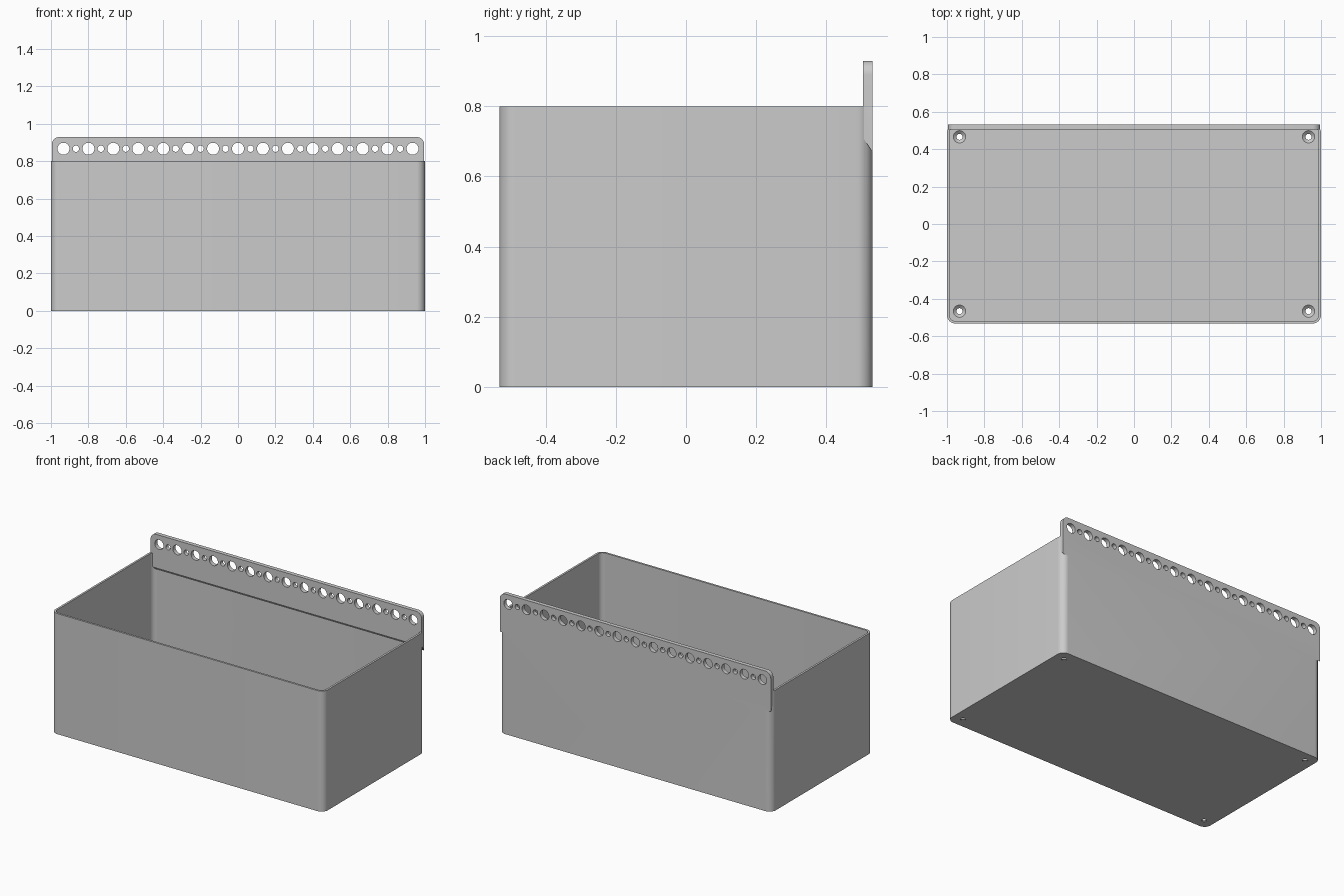
import bpy, bmesh
from math import cos, sin, pi, radians

cube = bpy.data.objects.get("Cube")
if cube:
    bpy.data.objects.remove(cube, do_unlink=True)

WIDTH, DEPTH, HEIGHT = 1.0, 0.532, 0.8      # half width, half depth, wall height
WALL, FLOOR, RADIUS = 0.0133, 0.02, 0.045
RAIL_TOP, RAIL_FRONT, RAIL_END = 0.93, 0.505, 0.995
HOLE_Z, PITCH = 0.867, 0.1333

grey = bpy.data.materials.new("plain grey")
grey.use_nodes = True
colour = (0.6, 0.6, 0.6, 1)
grey.diffuse_color = colour
grey.node_tree.nodes["Principled BSDF"].inputs["Base Color"].default_value = colour


def make_object(name, bm):
    bmesh.ops.recalc_face_normals(bm, faces=bm.faces)
    mesh = bpy.data.meshes.new(name)
    bm.to_mesh(mesh)
    bm.free()
    mesh.materials.append(grey)
    obj = bpy.data.objects.new(name, mesh)
    bpy.context.collection.objects.link(obj)
    return obj


def loft(bm, rings):
    """Skin closed rings of points and cap both ends."""
    loops = [[bm.verts.new(p) for p in ring] for ring in rings]
    for a, b in zip(loops, loops[1:]):
        for i in range(len(a)):
            j = (i + 1) % len(a)
            bm.faces.new((a[i], a[j], b[j], b[i]))
    bm.faces.new(loops[0])
    bm.faces.new(loops[-1])


def rounded_ring(inset, z, steps=10):
    r = RADIUS - inset
    points = []
    for k, (sx, sy) in enumerate(((1, 1), (-1, 1), (-1, -1), (1, -1))):
        for i in range(steps + 1):
            a = (k + i / steps) * pi / 2
            points.append((sx * (WIDTH - RADIUS) + r * cos(a),
                           sy * (DEPTH - RADIUS) + r * sin(a), z))
    return points


def circle(r, centre, axis, offset, n=32):
    x, h = centre
    pts = [(x + r * cos(2 * pi * i / n), h + r * sin(2 * pi * i / n)) for i in range(n)]
    return [(u, v, offset) if axis == "z" else (u, offset, v) for u, v in pts]


def combine(target, tool, operation):
    mod = target.modifiers.new(operation.lower(), "BOOLEAN")
    mod.operation, mod.solver, mod.object = operation, "EXACT", tool
    bpy.context.view_layer.objects.active = target
    bpy.ops.object.modifier_apply(modifier=mod.name)
    bpy.data.objects.remove(tool, do_unlink=True)


# Open bin with rounded upright corners
bm = bmesh.new()
loft(bm, [rounded_ring(0, 0), rounded_ring(0, HEIGHT),
          rounded_ring(WALL, HEIGHT), rounded_ring(WALL, FLOOR)])
bin_body = make_object("storage_bin", bm)

# Hanging rail: tapered underside, rounded top corners
bm = bmesh.new()
section = [(RAIL_FRONT, 0.71), (DEPTH, 0.67), (DEPTH, RAIL_TOP), (RAIL_FRONT, RAIL_TOP)]
loft(bm, [[(x, y, z) for y, z in section] for x in (-RAIL_END, RAIL_END)])
corners = [e for e in bm.edges
           if all(v.co.z > 0.9 for v in e.verts)
           and abs(e.verts[0].co.x - e.verts[1].co.x) < 0.01]
bmesh.ops.bevel(bm, geom=corners, offset=0.04, segments=10, profile=0.5, affect="EDGES")
combine(bin_body, make_object("hanging_rail", bm), "UNION")

# Alternating large and small rail holes
bm = bmesh.new()
for i in range(-14, 15):
    r = 0.032 if i % 2 == 0 else 0.017
    spot = (i * PITCH / 2, HOLE_Z)
    loft(bm, [circle(r, spot, "y", y) for y in (0.45, 0.6)])
# Countersunk screw holes in the floor
for x in (-0.933, 0.933):
    for y in (-0.466, 0.466):
        loft(bm, [circle(r, (x, y), "z", z) for r, z in
                  ((0.016, -0.05), (0.016, 0.005), (0.033, FLOOR), (0.033, 0.05))])
combine(bin_body, make_object("hole_cutter", bm), "DIFFERENCE")

bpy.ops.object.select_all(action="DESELECT")
bin_body.select_set(True)
bpy.context.view_layer.objects.active = bin_body
bpy.ops.object.shade_smooth_by_angle(angle=radians(30))
